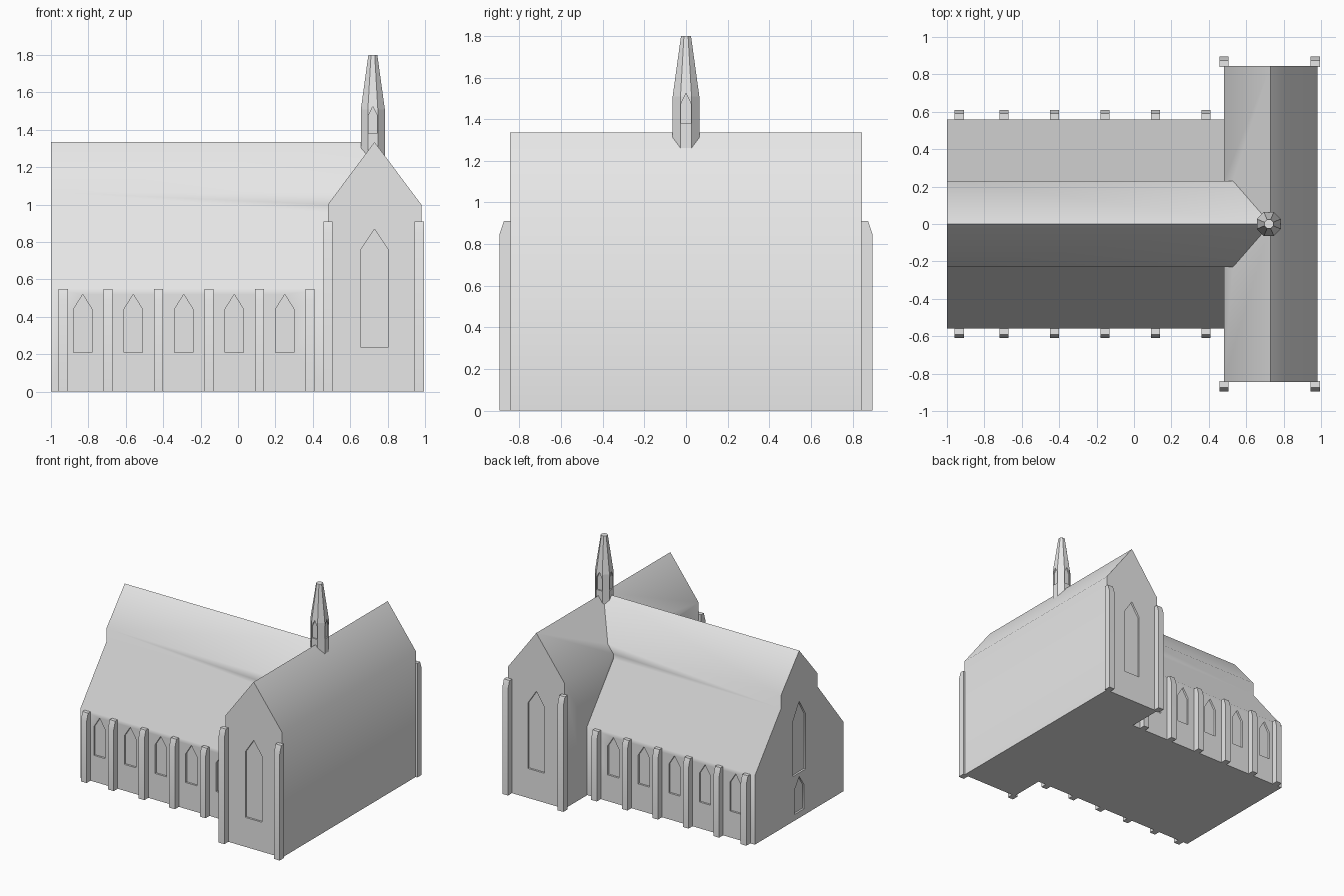
import bpy, bmesh, math
from mathutils import Vector

if "Cube" in bpy.data.objects:
    bpy.data.objects.remove(bpy.data.objects["Cube"])

stone = bpy.data.materials.new("grey stone")
stone.diffuse_color = (0.8, 0.8, 0.8, 1)
stone.use_nodes = True
stone.node_tree.nodes["Principled BSDF"].inputs["Base Color"].default_value = stone.diffuse_color


def make_object(name, bm):
    bmesh.ops.recalc_face_normals(bm, faces=bm.faces)
    mesh = bpy.data.meshes.new(name)
    bm.to_mesh(mesh)
    bm.free()
    mesh.materials.append(stone)
    obj = bpy.data.objects.new(name, mesh)
    bpy.context.collection.objects.link(obj)
    return obj


def add_prism(bm, points, direction):
    """Extrude a closed outline along a vector."""
    vec = Vector(direction)
    a = [bm.verts.new(p) for p in points]
    b = [bm.verts.new(Vector(p) + vec) for p in points]
    bm.faces.new(a)
    bm.faces.new(b[::-1])
    n = len(a)
    for i in range(n):
        bm.faces.new((a[i], b[i], b[(i + 1) % n], a[(i + 1) % n]))


def pointed(half, bottom, spring, peak):
    """Outline of a pointed window around its centre line."""
    return [(-half, bottom), (half, bottom), (half, spring), (0, peak), (-half, spring)]


def combine(target, other, operation):
    mod = target.modifiers.new(operation, 'BOOLEAN')
    mod.operation, mod.solver, mod.object = operation, 'EXACT', other
    bpy.context.view_layer.objects.active = target
    bpy.ops.object.modifier_apply(modifier=mod.name)
    bpy.data.objects.remove(other)


def smooth(obj, angle):
    bpy.ops.object.select_all(action='DESELECT')
    obj.select_set(True)
    bpy.context.view_layer.objects.active = obj
    bpy.ops.object.shade_smooth_by_angle(angle=math.radians(angle))


# Nave with side aisles, joined to the transept
half = [(0.56, 0), (0.56, 0.55), (0.23, 0.96), (0.23, 1.066)]
section = half + [(0, 1.335)] + [(-y, z) for y, z in reversed(half)]
bm = bmesh.new()
add_prism(bm, [(-1, y, z) for y, z in section], (1.73, 0, 0))
nave = make_object("nave", bm)

gable = [(0.48, 0), (0.98, 0), (0.98, 1.0), (0.73, 1.335), (0.48, 1.0)]
bm = bmesh.new()
add_prism(bm, [(x, -0.845, z) for x, z in gable], (0, 1.69, 0))
church = make_object("church_body", bm)
combine(church, nave, 'UNION')

# Recessed windows and west door
D = 0.015
bm = bmesh.new()
for s in (-1, 1):
    for x in (-0.83, -0.56, -0.29, -0.02, 0.25):
        add_prism(bm, [(x + u, s * (0.56 - D), z) for u, z in pointed(0.05, 0.21, 0.44, 0.52)],
                  (0, s * 0.1, 0))
    add_prism(bm, [(0.73 + u, s * (0.845 - D), z) for u, z in pointed(0.073, 0.235, 0.76, 0.87)],
              (0, s * 0.1, 0))
for outline in (pointed(0.08, 0.36, 0.80, 0.93), pointed(0.062, 0.05, 0.24, 0.33)):
    add_prism(bm, [(-1 + D, u, z) for u, z in outline], (-0.1, 0, 0))
combine(church, make_object("window_cutter", bm), 'DIFFERENCE')
smooth(church, 45)


# Buttresses with sloping caps
def buttresses(name, centres, wall, depth, top):
    bm = bmesh.new()
    profile = [(wall - 0.005, 0), (wall + depth, 0), (wall + depth, top - 0.06),
               (wall + depth - 0.02, top), (wall - 0.005, top)]
    for s in (-1, 1):
        for x in centres:
            add_prism(bm, [(x - 0.025, s * y, z) for y, z in profile], (0.05, 0, 0))
    smooth(make_object(name, bm), 30)


buttresses("nave_buttresses", (-0.935, -0.695, -0.425, -0.155, 0.115, 0.385), 0.56, 0.05, 0.55)
buttresses("transept_buttresses", (0.481, 0.97), 0.845, 0.05, 0.91)

# Octagonal spire above the crossing
bm = bmesh.new()
rings = []
for apothem, z in ((0.064, 1.2), (0.064, 1.51), (0.024, 1.8)):
    r = apothem / math.cos(math.pi / 8)
    rings.append([bm.verts.new((0.721 + r * math.cos(a), r * math.sin(a), z))
                  for a in [(i + 0.5) * math.pi / 4 for i in range(8)]])
for low, high in zip(rings, rings[1:]):
    for i in range(8):
        j = (i + 1) % 8
        bm.faces.new((low[i], low[j], high[j], high[i]))
bm.faces.new(rings[0][::-1])
bm.faces.new(rings[-1])
spire = make_object("spire", bm)

# Spire openings on the four main faces
bm = bmesh.new()
for k in range(4):
    c, s = round(math.cos(k * math.pi / 2)), round(math.sin(k * math.pi / 2))
    add_prism(bm, [(0.721 + 0.054 * c - u * s, 0.054 * s + u * c, z)
                   for u, z in pointed(0.0235, 1.38, 1.475, 1.525)], (0.05 * c, 0.05 * s, 0))
combine(spire, make_object("spire_cutter", bm), 'DIFFERENCE')
